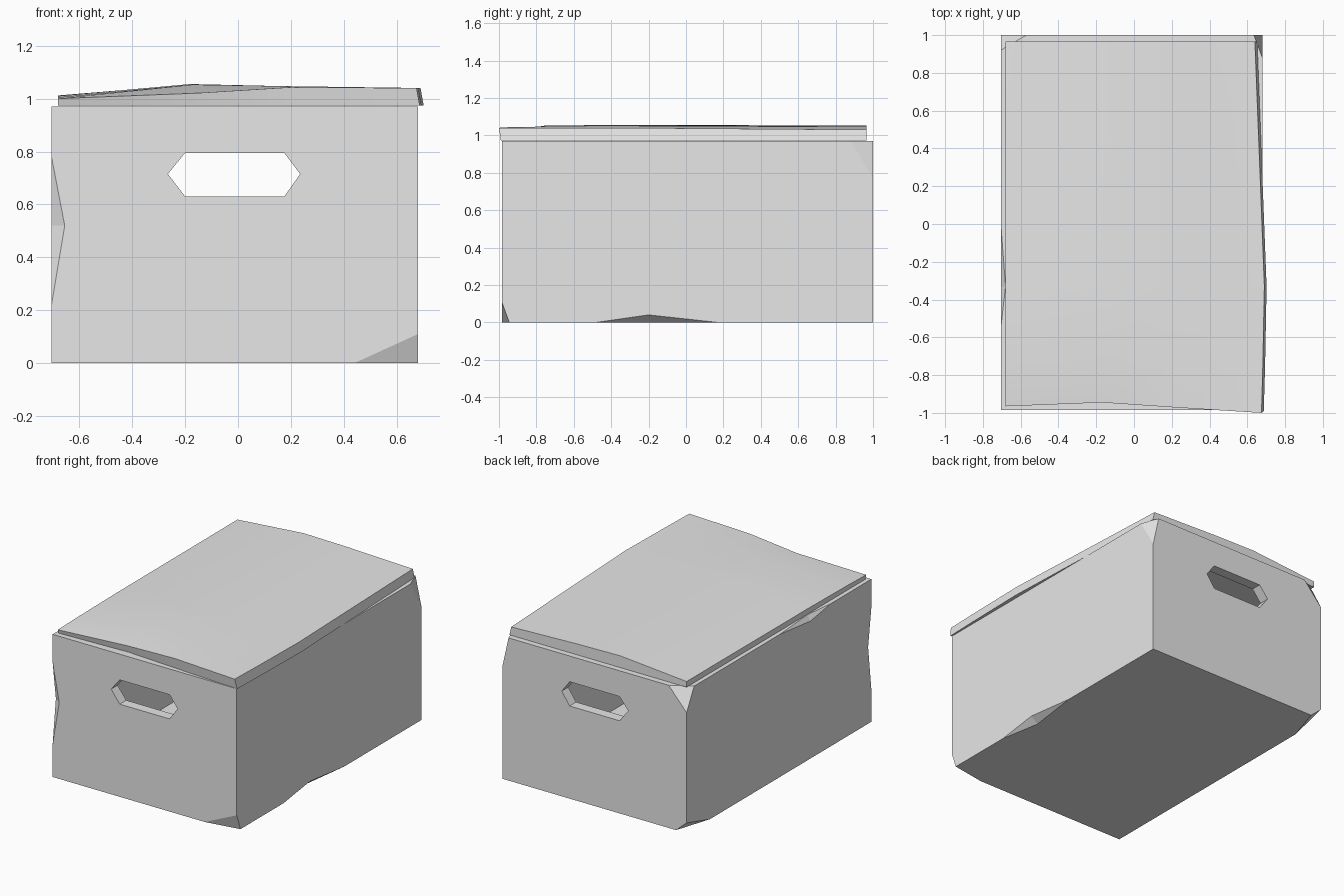
import bpy, bmesh
from mathutils import Vector

if "Cube" in bpy.data.objects:
    bpy.data.objects.remove(bpy.data.objects["Cube"], do_unlink=True)

GREY = 0.8
mat = bpy.data.materials.new("plain_grey")
mat.use_nodes = True
mat.diffuse_color = (GREY, GREY, GREY, 1)
mat.node_tree.nodes["Principled BSDF"].inputs["Base Color"].default_value = (GREY, GREY, GREY, 1)

# Outer limits of the box
L, R, F, B, TOP = -0.705, 0.68, -0.985, 1.0, 0.97
WALL = 0.07


def make_object(name, bm):
    bmesh.ops.recalc_face_normals(bm, faces=bm.faces[:])
    mesh = bpy.data.meshes.new(name)
    bm.to_mesh(mesh)
    bm.free()
    mesh.materials.append(mat)
    obj = bpy.data.objects.new(name, mesh)
    bpy.context.collection.objects.link(obj)
    return obj


def hull(points):
    bm = bmesh.new()
    for p in points:
        bm.verts.new(p)
    bmesh.ops.convex_hull(bm, input=bm.verts[:])
    return bm


def block(x0, x1, y0, y1, z0, z1):
    return hull([(x, y, z) for x in (x0, x1) for y in (y0, y1) for z in (z0, z1)])


def chip_corner(bm, corner, size):
    # Slice one corner off, measured along the three edges that meet there
    corner = Vector(corner)
    pts = [corner + Vector([size[i] if i == k else 0 for i in range(3)]) for k in range(3)]
    normal = (pts[1] - pts[0]).cross(pts[2] - pts[0])
    if normal.dot(corner - pts[0]) < 0:
        normal.negate()
    cut = bmesh.ops.bisect_plane(bm, geom=bm.verts[:] + bm.edges[:] + bm.faces[:],
                                 plane_co=pts[0], plane_no=normal, clear_outer=True)
    edges = [g for g in cut["geom_cut"] if isinstance(g, bmesh.types.BMEdge)]
    bmesh.ops.edgenet_fill(bm, edges=edges)


def carve(obj, cutter_bm):
    cutter = make_object("cutter", cutter_bm)
    cutter.hide_render = True
    mod = obj.modifiers.new("cut", 'BOOLEAN')
    mod.operation, mod.solver, mod.object = 'DIFFERENCE', 'EXACT', cutter
    bpy.context.view_layer.objects.active = obj
    bpy.ops.object.modifier_apply(modifier=mod.name)
    bpy.data.objects.remove(cutter, do_unlink=True)


def dent_edge(obj, end_a, end_b, apex_a, apex_b):
    # V-shaped dent in an edge, deepest along the line between the two apexes
    a, b = Vector(apex_a), Vector(apex_b)
    a, b = a + (a - b) * 0.3, b + (b - a) * 0.3
    pts = [a, b]
    for end in (Vector(end_a), Vector(end_b)):
        pts += [p + (end - p) * 1.6 for p in (a, b)]
    carve(obj, hull(pts))


def smooth(obj, angle):
    bpy.ops.object.select_all(action='DESELECT')
    obj.select_set(True)
    bpy.context.view_layer.objects.active = obj
    bpy.ops.object.shade_smooth_by_angle(angle=angle)


# Box with worn corners
bm = block(L, R, F, B, 0, TOP)
chip_corner(bm, (R, F, 0), (-0.24, 0.04, 0.11))
chip_corner(bm, (L, B, 0), (0.08, -0.25, 0.07))
chip_corner(bm, (R, B, TOP), (-0.045, -0.12, -0.2))
chip_corner(bm, (L, B, TOP), (0.135, -0.08, -0.15))
box = make_object("box_body", bm)

# Dented edges
dent_edge(box, (L, F, 0.22), (L, F, 0.78), (-0.655, F, 0.52), (L, -0.95, 0.52))
dent_edge(box, (R, -0.48, 0), (R, 0.17, 0), (R, -0.2, 0.04), (0.63, -0.2, 0))
dent_edge(box, (L, -0.55, TOP), (L, 0, TOP), (L, -0.33, 0.935), (-0.68, -0.33, TOP))

# Hollow inside
carve(box, block(L + WALL, R - WALL, F + WALL, B - WALL, WALL, TOP + 0.3))

# Six-sided hand holes through the front and back walls
hole = [(-0.265, 0.715), (-0.2, 0.795), (0.175, 0.795),
        (0.235, 0.715), (0.175, 0.63), (-0.2, 0.63)]
carve(box, hull([(x, y, z) for x, z in hole for y in (-1.2, 1.2)]))

# Warped lid: rows run front to back, each holding x, y, z from right to left
rows = [
    [(-0.68, -0.965, 1.0), (-0.17, -0.945, 1.02), (0.2, -0.97, 1.043), (0.675, -1.0, 1.04)],
    [(-0.68, -0.75, 1.005), (-0.17, -0.75, 1.053), (0.18, -0.75, 1.047), (0.682, -0.75, 1.04)],
    [(-0.68, -0.33, 1.01), (-0.18, -0.33, 1.055), (0.17, -0.33, 1.047), (0.69, -0.33, 1.04)],
    [(-0.68, 0.965, 1.012), (-0.18, 0.965, 1.053), (0.15, 0.965, 1.047), (0.64, 0.965, 1.03)],
]
bm = bmesh.new()
grid = [[bm.verts.new(p) for p in row] for row in rows]
for lo, hi in zip(grid, grid[1:]):
    for i in range(3):
        bm.faces.new((lo[i], lo[i + 1], hi[i + 1], hi[i]))
rim = [e for e in bm.edges if e.is_boundary]
skirt = bmesh.ops.extrude_edge_only(bm, edges=rim)["geom"]
for v in [g for g in skirt if isinstance(g, bmesh.types.BMVert)]:
    v.co.z = TOP + 0.003
    if v.co.x > 0.6:
        v.co.x += 0.012
    if v.co.y < -0.9:
        v.co.y += 0.01
bmesh.ops.holes_fill(bm, edges=[e for e in bm.edges if e.is_boundary], sides=0)
lid = make_object("lid", bm)
smooth(lid, 0.5)
